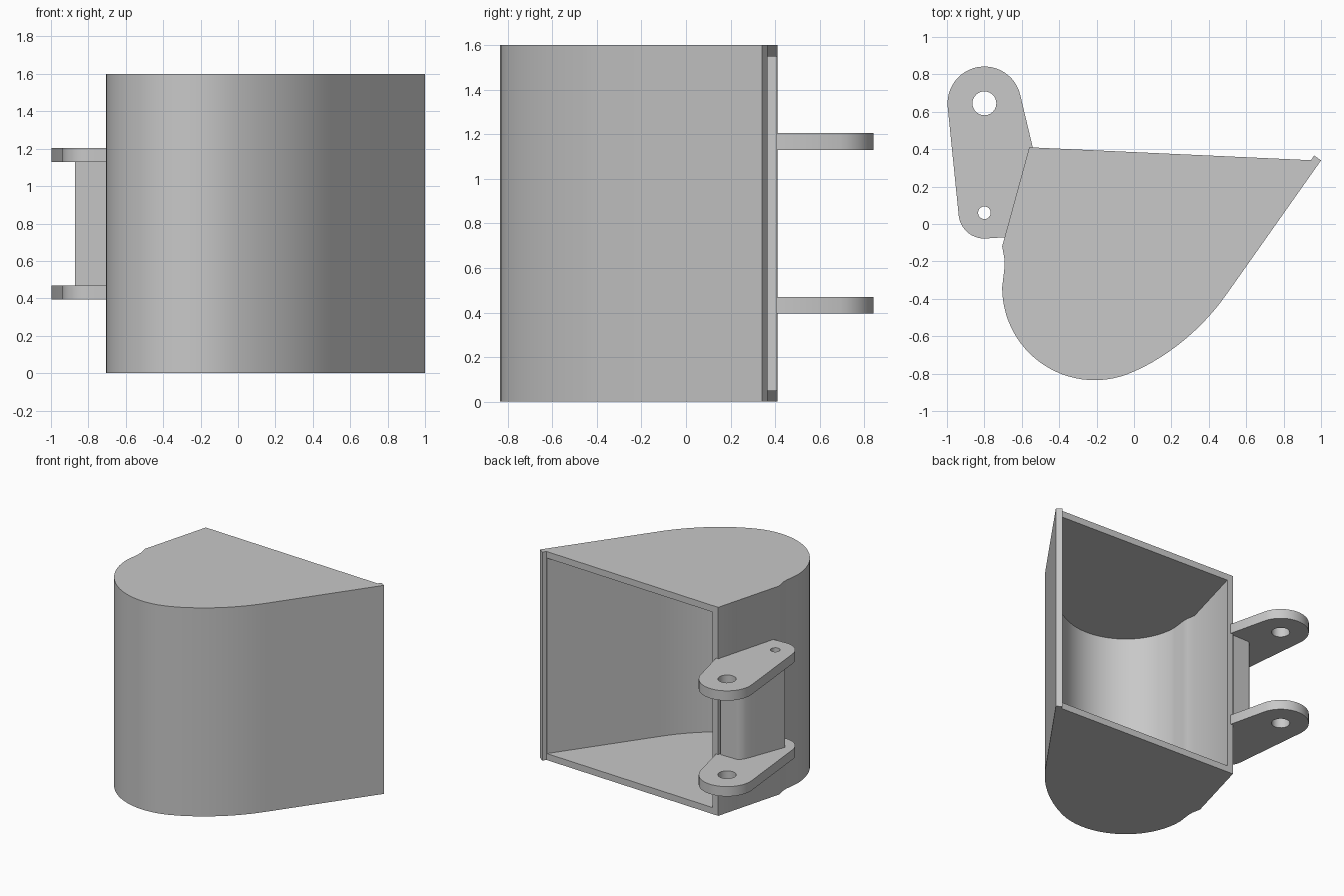
import bpy, bmesh, math
from mathutils import Vector

cube = bpy.data.objects.get("Cube")
if cube:
    bpy.data.objects.remove(cube, do_unlink=True)

steel = bpy.data.materials.new("grey_steel")
steel.use_nodes = True
GREY = (0.58, 0.58, 0.58, 1)
steel.diffuse_color = GREY
steel.node_tree.nodes["Principled BSDF"].inputs["Base Color"].default_value = GREY


def arc(cx, cy, r, a0, a1, n):
    """Points on an arc, angles in degrees."""
    angles = [math.radians(a0 + (a1 - a0) * i / n) for i in range(n + 1)]
    return [(cx + r * math.cos(a), cy + r * math.sin(a)) for a in angles]


def prism(name, loops, z0, z1):
    """Extrude an outline, with optional hole loops, from z0 to z1."""
    curve = bpy.data.curves.new(name, "CURVE")
    curve.dimensions = "2D"
    curve.fill_mode = "BOTH"
    curve.extrude = (z1 - z0) / 2
    for loop in loops:
        spline = curve.splines.new("POLY")
        spline.points.add(len(loop) - 1)
        for point, (x, y) in zip(spline.points, loop):
            point.co = (x, y, 0, 1)
        spline.use_cyclic_u = True
    temp = bpy.data.objects.new(name + "_curve", curve)
    bpy.context.collection.objects.link(temp)
    bpy.context.view_layer.update()
    mesh = bpy.data.meshes.new_from_object(
        temp.evaluated_get(bpy.context.evaluated_depsgraph_get()))
    bpy.data.objects.remove(temp, do_unlink=True)

    bm = bmesh.new()
    bm.from_mesh(mesh)
    bmesh.ops.remove_doubles(bm, verts=bm.verts, dist=0.0005)
    bmesh.ops.recalc_face_normals(bm, faces=bm.faces)
    bmesh.ops.translate(bm, verts=bm.verts, vec=(0, 0, (z0 + z1) / 2))
    bm.to_mesh(mesh)
    bm.free()
    mesh.name = name
    mesh.materials.clear()
    mesh.materials.append(steel)
    obj = bpy.data.objects.new(name, mesh)
    bpy.context.collection.objects.link(obj)
    return obj


def activate(obj):
    bpy.ops.object.select_all(action="DESELECT")
    obj.select_set(True)
    bpy.context.view_layer.objects.active = obj


def smooth(obj):
    activate(obj)
    bpy.ops.object.shade_smooth_by_angle(angle=math.radians(30))


def inset_path(path, dist, extend):
    """Offset an open path to its left and lengthen both ends."""
    pts = [Vector(p) for p in path]
    dirs = [(b - a).normalized() for a, b in zip(pts, pts[1:])]
    result = []
    for i, p in enumerate(pts):
        before, after = dirs[max(i - 1, 0)], dirs[min(i, len(dirs) - 1)]
        n0 = Vector((-before.y, before.x))
        n1 = Vector((-after.y, after.x))
        result.append(p + (n0 + n1) * dist / (1 + n0.dot(n1)))
    result[0] -= dirs[0] * extend
    result[-1] += dirs[-1] * extend
    return [tuple(p) for p in result]


# Bucket: curved shell with side plates, hollowed through its open back
shell = [(-0.56, 0.41), (-0.705, -0.12), (-0.692, -0.19), (-0.692, -0.23)]
shell += arc(-0.21, -0.34, 0.495, 180, 295, 28)
shell += arc(-0.528, 0.343, 1.25, -65, -35, 12)[1:]
shell += [(1.0, 0.34)]
lip = [(0.963, 0.366), (0.946, 0.341)]
bucket = prism("bucket", [shell + lip], 0, 1.6)
cavity = prism("cavity_cutter", [inset_path(shell, 0.048, 0.2)], 0.05, 1.55)
cavity.hide_render = True
cut = bucket.modifiers.new("cavity", "BOOLEAN")
cut.operation = "DIFFERENCE"
cut.solver = "EXACT"
cut.object = cavity
activate(bucket)
bpy.ops.object.modifier_apply(modifier=cut.name)
bpy.data.objects.remove(cavity, do_unlink=True)
smooth(bucket)

# Mounting ears with two pin holes each
big, small = (-0.8, 0.645), (-0.8, 0.06)
ear = arc(*big, 0.197, 14, 186, 24) + arc(*small, 0.138, 186, 270, 12)
ear += [(-0.675, -0.07), (-0.54, 0.404)]
big_hole = arc(*big, 0.064, 0, 345, 23)
small_hole = arc(*small, 0.034, 0, 337.5, 15)
for name, z in (("lower_ear", 0.395), ("upper_ear", 1.13)):
    smooth(prism(name, [ear, big_hole, small_hole], z, z + 0.075))

# Bent spacer block joining the ears, drilled for the small pin
spacer = [(-0.575, 0.4), (-0.71, 0.4), (-0.735, 0.385), (-0.755, 0.355),
          (-0.775, 0.305), (-0.872, 0.045), (-0.69, -0.055)]
smooth(prism("ear_spacer", [spacer, small_hole], 0.47, 1.13))
